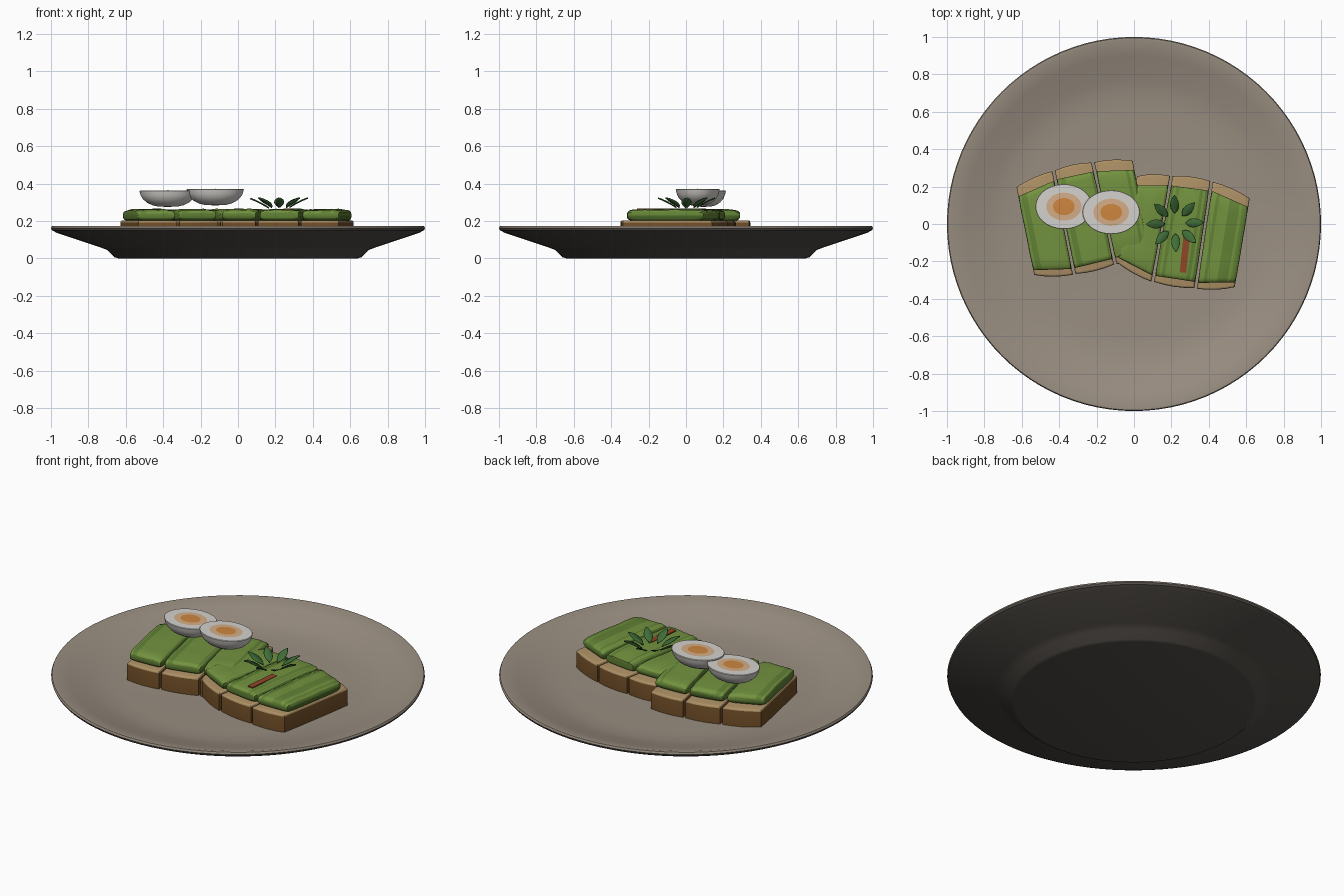
import bpy, bmesh, random
from math import sin, cos, pi, radians
from mathutils import Vector, Matrix

if "Cube" in bpy.data.objects:
    bpy.data.objects.remove(bpy.data.objects["Cube"])

random.seed(4)

def mat(name, r, g, b):
    m = bpy.data.materials.new(name)
    m.diffuse_color = (r, g, b, 1)
    m.use_nodes = True
    m.node_tree.nodes["Principled BSDF"].inputs["Base Color"].default_value = m.diffuse_color
    return m

STONE = mat("stone_top", .32, .27, .22)
DARK = mat("stone_under", .085, .075, .065)
CRUST = mat("crust", .16, .075, .02)
CRUMB = mat("crumb", .42, .28, .13)
GREENS = [mat("green_light", .17, .29, .05), mat("green_mid", .12, .22, .035), mat("green_dark", .07, .14, .02)]
WHITE = mat("egg_white", .66, .64, .61)
YOLKS = [mat("yolk", .62, .24, .05), mat("yolk_edge", .66, .42, .24)]
LEAF = mat("leaf", .05, .15, .04)
RED = mat("chili", .28, .06, .02)

def obj(name, bm, mats, angle=35):
    bmesh.ops.recalc_face_normals(bm, faces=bm.faces)
    me = bpy.data.meshes.new(name)
    bm.to_mesh(me)
    bm.free()
    for m in mats:
        me.materials.append(m)
    o = bpy.data.objects.new(name, me)
    bpy.context.collection.objects.link(o)
    bpy.ops.object.select_all(action='DESELECT')
    o.select_set(True)
    bpy.context.view_layer.objects.active = o
    bpy.ops.object.shade_smooth_by_angle(angle=radians(angle))
    return o

def lathe(name, prof, mats, idx, segs=64, scale=(1, 1), loc=(0, 0, 0)):
    """Closed solid of revolution; the profile starts and ends on the axis."""
    bm = bmesh.new()
    rings = []
    for r, z in prof:
        n = 1 if r == 0 else segs
        rings.append([bm.verts.new((r * cos(2*pi*i/segs) * scale[0] + loc[0],
                                    r * sin(2*pi*i/segs) * scale[1] + loc[1], z + loc[2])) for i in range(n)])
    for k, (a, b) in enumerate(zip(rings, rings[1:])):
        for i in range(segs):
            vs = [a[i % len(a)], a[(i+1) % len(a)], b[(i+1) % len(b)], b[i % len(b)]]
            f = bm.faces.new(list(dict.fromkeys(vs)))
            f.material_index = idx[k]
    return obj(name, bm, mats)

# Plate: dark underside, pale shallow dish
lathe("plate", [(0, 0), (.64, 0), (.66, .006), (.70, .045), (.74, .06), (.97, .137), (.995, .15), (1, .162),
                (.995, .173), (.98, .174), (.9, .153), (.78, .118), (.7, .103), (.6, .098), (0, .098)],
      [DARK, STONE], [0]*7 + [1]*7, segs=96)

def strip_edges(back, front):
    for i in range(3):
        yield i, [Vector(p) for p in (back[i], back[i+1], front[i], front[i+1])]

# Toast strip: bevelled prism with bowed ends
def toast(name, bl, br, fl, fr):
    gap = (br - bl).normalized() * .007
    bl, fl, br, fr = bl + gap, fl + gap, br - gap, fr - gap
    n = 4
    pts = []
    for a, b, s in ((fl, fr, -1), (br, bl, 1)):
        for i in range(n + 1):
            t = i / n
            pts.append(a.lerp(b, t) + Vector((0, s * .01 * 4 * t * (1 - t))))
    bm = bmesh.new()
    f = bm.faces.new([bm.verts.new((p.x, p.y, .095)) for p in pts])
    ext = bmesh.ops.extrude_face_region(bm, geom=[f])['geom']
    bmesh.ops.translate(bm, vec=(0, 0, .108), verts=[e for e in ext if isinstance(e, bmesh.types.BMVert)])
    top = [e for e in bm.edges if all(v.co.z > .2 for v in e.verts)]
    bmesh.ops.bevel(bm, geom=top, offset=.012, segments=3, profile=.5, affect='EDGES')
    bm.normal_update()
    for f in bm.faces:
        f.material_index = 1 if min(v.co.z for v in f.verts) > .19 else 0
    obj(name, bm, [CRUST, CRUMB], 40)

# Avocado layer: rounded slab lofted along the strip, streaked lengthwise
def avocado(name, bl, br, fl, fr):
    db, df = (fl - bl).normalized(), (fr - br).normalized()
    bl, fl = bl + db * .05, fl - db * .03
    br, fr = br + df * .05, fr - df * .03
    ts = [-1, -.985, -.95, -.88, -.7, -.45, -.2, .05, .3, .55, .75, .88, .95, .985, 1]
    n = 28
    bm = bmesh.new()
    rings = []
    for t in ts:
        hs = .4 + .6 * (1 - abs(t)**10)**.5
        l, r = bl.lerp(fl, (t+1)/2), br.lerp(fr, (t+1)/2)
        mid, half = (l + r) / 2, (r - l) / 2 * (.945 - .05 * abs(t)**10)
        wob = random.uniform(-.003, .003)
        ring = []
        for i in range(n):
            c, s = cos(2*pi*i/n), sin(2*pi*i/n)
            u = abs(c)**.4 * (1 if c > 0 else -1)
            h = abs(s)**.4 * (1 if s > 0 else -1)
            p = mid + half * u
            bump = wob + .002 * sin(i * 2.3) if s > 0 else 0
            ring.append(bm.verts.new((p.x, p.y + wob, .229 + .033 * h * hs + bump)))
        rings.append(ring)
    shade = [random.choice((0, 0, 1)) for _ in range(n)]
    for a, b in zip(rings, rings[1:]):
        for i in range(n):
            f = bm.faces.new([a[i], a[(i+1) % n], b[(i+1) % n], b[i]])
            f.material_index = shade[i] if 1 < i < n // 2 - 2 else 2 if i > n // 2 else 1
    for ring in (rings[0], rings[-1]):
        bm.faces.new(ring).material_index = 1
    obj(name, bm, GREENS, 60)

# Two overlapping slices, each cut in three strips (back and front cut points)
slices = {
    "left": ([(-.635, .195), (-.43, .285), (-.22, .33), (0, .338)],
             [(-.54, -.275), (-.32, -.268), (-.1, -.215), (.09, -.15)]),
    "right": ([(.01, .255), (.2, .257), (.415, .228), (.625, .135)],
              [(-.1, -.205), (.1, -.308), (.33, -.343), (.545, -.34)]),
}
for side, (back, front) in slices.items():
    for i, e in strip_edges(back, front):
        toast(f"toast_{side}_{i+1}", *e)
        avocado(f"avocado_{side}_{i+1}", *e)

# Halved eggs, cut face up
for k, (x, y, z, rx, ry) in enumerate([(-.375, .093, .275, .152, .12), (-.122, .063, .283, .153, .117)]):
    prof = [(0, 0), (.35, .002), (.55, .009), (.74, .023), (.88, .042), (.96, .062), (1, .084),
            (.985, .087), (.62, .087), (.38, .088), (0, .089)]
    lathe(f"egg_half_{k+1}", prof, [WHITE] + YOLKS, [0]*8 + [2, 1], 48, (rx, ry), (x, y, z))

# Herb sprig: ring of upward-tilted leaves
for k in range(8):
    bm = bmesh.new()
    m = 8
    rows = []
    for i in range(m + 1):
        t = i / m
        w = .024 * sin(pi * t**.85)**.8 if 0 < i < m else .001
        z = .268 + .062 * t - .012 * t * t
        r = .055 + .098 * t
        rows.append([bm.verts.new((r, w * j, z + .006 * abs(j))) for j in (-1, 0, 1)])
    for a, b in zip(rows, rows[1:]):
        for j in range(2):
            bm.faces.new([a[j], a[j+1], b[j+1], b[j]])
    bm.transform(Matrix.Translation((.22, .003, 0)) @ Matrix.Rotation(k * pi / 4 + .03, 4, 'Z'))
    o = obj(f"herb_leaf_{k+1}", bm, [LEAF], 60)
    s = o.modifiers.new("thickness", 'SOLIDIFY')
    s.thickness = .003

# Chili sliver lying on the avocado
bm = bmesh.new()
bmesh.ops.create_cube(bm, size=1)
bm.transform(Matrix.Translation((.272, -.16, .264)) @ Matrix.Rotation(radians(-6), 4, 'Z')
             @ Matrix.Diagonal((.035, .2, .006, 1)))
obj("chili_sliver", bm, [RED])
